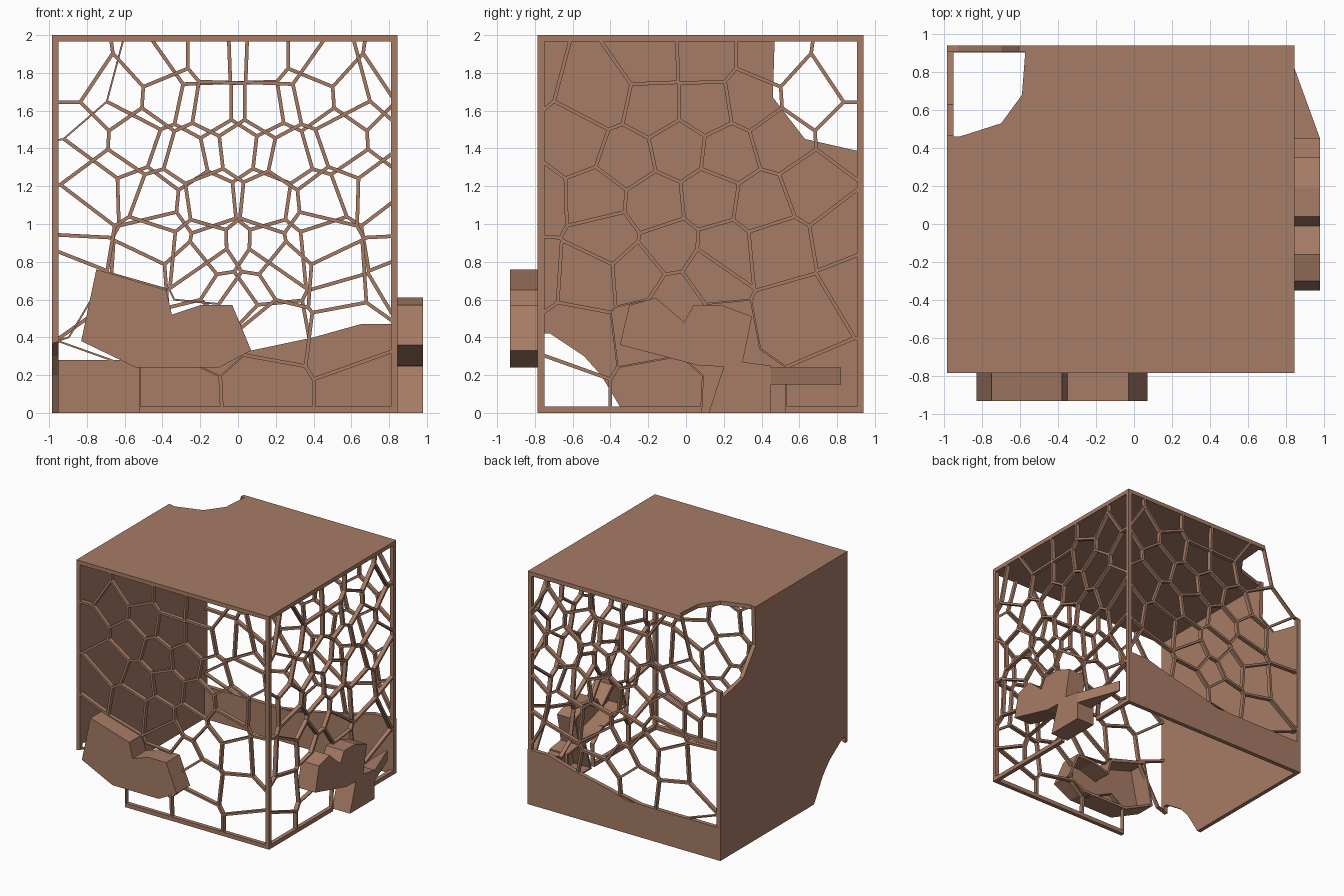
import bpy, bmesh
from mathutils import Vector

if "Cube" in bpy.data.objects:
    bpy.data.objects.remove(bpy.data.objects["Cube"])

X0, X1, Y0, Y1, H = -0.985, 0.845, -0.785, 0.94, 2.0
T = 0.035          # wall thickness and frame width
W = 0.0095         # half width of a lattice strut

mat = bpy.data.materials.new("clay_brown")
mat.diffuse_color = (0.38, 0.2, 0.13, 1)
mat.use_nodes = True
mat.node_tree.nodes["Principled BSDF"].inputs["Base Color"].default_value = mat.diffuse_color

# Wall frames: (u, v, inward depth) -> world position
front = lambda u, v, d: (-u, Y0 + d, v)
right = lambda u, v, d: (X1 - d, u, v)
back = lambda u, v, d: (u, Y1 - d, v)
left = lambda u, v, d: (X0 + d, u, v)
roof = lambda u, v, d: (u, v, H - d)

# Cell centres shared by the three lattice walls
SEEDS = [(0.75, 0.10), (0.30, 0.10), (-0.12, 0.12), (-0.68, 0.12),
         (0.58, 0.50), (0.15, 0.42), (-0.18, 0.45), (-0.58, 0.40),
         (0.95, 0.72), (0.47, 0.885), (0.12, 0.73), (-0.05, 0.61), (-0.25, 0.74), (-0.52, 0.72),
         (0.86, 0.95), (-0.09, 0.87), (0.21, 0.86), (-0.42, 0.93), (-0.82, 0.74),
         (0.67, 1.20), (0.40, 1.10), (0.13, 1.14), (-0.17, 1.11), (-0.47, 1.14), (-0.80, 1.13),
         (0.50, 1.45), (0.22, 1.37), (-0.04, 1.40), (-0.32, 1.34), (-0.58, 1.43), (0.87, 1.47),
         (0.35, 1.66), (0.10, 1.62), (-0.17, 1.62), (-0.45, 1.68),
         (0.66, 1.68), (0.87, 1.82), (0.44, 1.88), (0.09, 1.88), (-0.18, 1.87), (-0.90, 1.80)]


def finish(bm, name, fn=None):
    if fn:
        for v in bm.verts:
            v.co = fn(*v.co)
    bmesh.ops.recalc_face_normals(bm, faces=bm.faces)
    me = bpy.data.meshes.new(name)
    bm.to_mesh(me)
    bm.free()
    me.materials.append(mat)
    ob = bpy.data.objects.new(name, me)
    bpy.context.collection.objects.link(ob)
    return ob


def clip(poly, p, n):
    """Keep the part of a convex polygon where (q - p).n <= 0."""
    out = []
    for a, b in zip(poly, poly[1:] + poly[:1]):
        da, db = (a - p).dot(n), (b - p).dot(n)
        if da <= 0:
            out.append(a)
        if da * db < 0:
            out.append(a + (b - a) * (da / (da - db)))
    return out


def cell(i, u0, u1, inset, frame):
    s = Vector(SEEDS[i])
    poly = [Vector(c) for c in ((u0 + frame, frame), (u1 - frame, frame),
                                (u1 - frame, H - frame), (u0 + frame, H - frame))]
    for j, t in enumerate(SEEDS):
        if j != i and len(poly) > 2:
            t = Vector(t)
            n = (t - s).normalized()
            poly = clip(poly, (s + t) / 2 - n * inset, n)
    clean = []
    for p in poly:
        if not clean or (p - clean[-1]).length > 1e-4:
            clean.append(p)
    if len(clean) > 1 and (clean[0] - clean[-1]).length <= 1e-4:
        clean.pop()
    return clean


def lattice(name, fn, u0, u1, skip):
    bm = bmesh.new()
    for i in range(len(SEEDS)):
        outer = cell(i, u0, u1, 0, 0)
        if i in skip or len(outer) < 3:
            continue
        edges = []
        for loop in (outer, cell(i, u0, u1, W, T)):
            if len(loop) > 2:
                vs = [bm.verts.new((p.x, p.y, 0)) for p in loop]
                edges += [bm.edges.new((a, b)) for a, b in zip(vs, vs[1:] + vs[:1])]
        bmesh.ops.triangle_fill(bm, edges=edges, use_beauty=True, normal=(0, 0, 1))
    bmesh.ops.remove_doubles(bm, verts=bm.verts, dist=2e-4)
    ext = bmesh.ops.extrude_face_region(bm, geom=bm.faces[:])
    moved = [g for g in ext["geom"] if isinstance(g, bmesh.types.BMVert)]
    bmesh.ops.translate(bm, verts=moved, vec=(0, 0, T))
    return finish(bm, name, fn)


def plate(name, fn, pts, d0=0.0, d1=T, hollow=False):
    """Extruded outline; hollow leaves the inner side open as a shell."""
    bm = bmesh.new()
    a = [bm.verts.new((u, v, d0)) for u, v in pts]
    b = [bm.verts.new((u, v, d1)) for u, v in pts]
    bm.faces.new(a)
    if not hollow:
        bm.faces.new(b[::-1])
    n = len(pts)
    for i in range(n):
        j = (i + 1) % n
        bm.faces.new((a[i], b[i], b[j], a[j]))
    ob = finish(bm, name, fn)
    if hollow:
        m = ob.modifiers.new("shell", 'SOLIDIFY')
        m.thickness, m.offset = 0.022, -1
    return ob


# Lattice walls; skipped cells are the open corners and the bulging pods
lattice("front_lattice", front, -X1, -X0, {0, 4, 5})
lattice("right_lattice", right, Y0, Y1, {1, 5, 6})
lattice("back_lattice", back, X0, X1, {0, 1, 2, 3, len(SEEDS) - 1})

# Solid left wall with two bitten corners
plate("left_wall", left, [(Y0, 0.42), (-0.72, 0.42), (-0.54, 0.3), (-0.45, 0.2), (-0.33, 0),
                          (Y1, 0), (Y1, 1.38), (0.63, 1.45), (0.46, 1.67), (0.47, H), (Y0, H)])

# Solid roof with one bitten corner
plate("roof", roof, [(X0, Y0), (X1, Y0), (X1, Y1), (-0.57, Y1), (-0.59, 0.68),
                     (-0.7, 0.53), (-0.92, 0.46), (X0, 0.46)])

# Solid lower part of the back wall
plate("back_base", back, [(X0, 0), (X1, 0), (X1, 0.47), (0.65, 0.47), (0.4, 0.4),
                          (0.07, 0.33), (-0.1, 0.28), (X0, 0.28)], -0.001, T + 0.001)

# Hollow pods bulging out of the front and right walls
plate("front_pod", front, [(0.83, 0.38), (0.75, 0.76), (0.38, 0.65), (0.35, 0.52), (0.2, 0.57),
                           (0.03, 0.57), (-0.07, 0.33), (0.1, 0.24), (0.54, 0.24)],
      -0.147, T, True)
plate("right_upper_pod", right, [(-0.35, 0.36), (-0.3, 0.57), (-0.16, 0.61), (-0.01, 0.48),
                                 (0.04, 0.57), (0.19, 0.57), (0.35, 0.51), (0.3, 0.27),
                                 (0.2, 0.245), (0.07, 0.25)], -0.135, T, True)
plate("right_lower_pod", right, [(0.2, 0.245), (0.3, 0.27), (0.45, 0.25), (0.45, 0), (0.12, 0)],
      -0.135, T, True)

# Tapered fin beside the lower pod
plate("right_fin", lambda u, v, d: (u, v, d),
      [(X1 - 0.01, 0.44), (X1 + 0.135, 0.45), (X1, 0.82), (X1 - 0.01, 0.82)], 0.15, 0.24)
